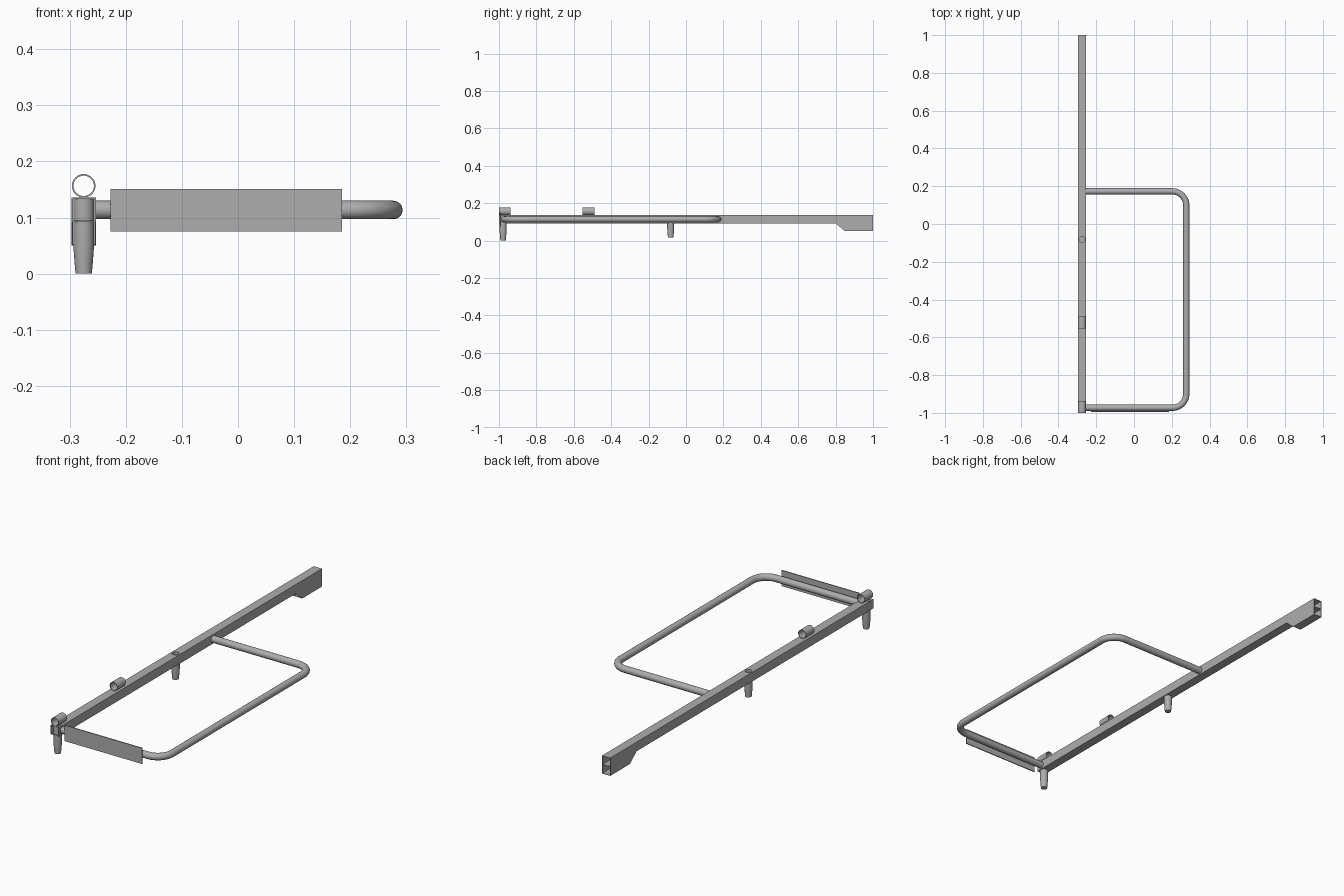
import bpy, bmesh, math
from mathutils import Vector, Matrix

cube = bpy.data.objects.get("Cube")
if cube:
    bpy.data.objects.remove(cube, do_unlink=True)

steel = bpy.data.materials.new("grey steel")
steel.use_nodes = True
COLOR = (0.42, 0.42, 0.42, 1)
steel.diffuse_color = COLOR
steel.node_tree.nodes["Principled BSDF"].inputs["Base Color"].default_value = COLOR

RAIL_X, RAIL_Z, HALF, WALL = -0.275, 0.114, 0.022, 0.0025
BOTTOM, TOP = RAIL_Z - HALF, RAIL_Z + HALF


def add_mesh(name, mesh, smooth=False):
    obj = bpy.data.objects.new(name, mesh)
    bpy.context.scene.collection.objects.link(obj)
    mesh.materials.clear()
    mesh.materials.append(steel)
    if smooth:
        bpy.ops.object.select_all(action='DESELECT')
        obj.select_set(True)
        bpy.context.view_layer.objects.active = obj
        bpy.ops.object.shade_smooth_by_angle(angle=math.radians(35))
    return obj


def finish(name, bm, smooth=False):
    bmesh.ops.recalc_face_normals(bm, faces=bm.faces)
    mesh = bpy.data.meshes.new(name)
    bm.to_mesh(mesh)
    bm.free()
    return add_mesh(name, mesh, smooth)


def box(name, low, high):
    bm = bmesh.new()
    low, high = Vector(low), Vector(high)
    size = high - low
    bmesh.ops.create_cube(bm, size=1, matrix=Matrix.Translation((low + high) / 2)
                          @ Matrix.Diagonal((*size, 1)))
    return finish(name, bm)


def prism(name, x0, x1, profile):
    """Solid plate with a (y, z) outline between two x positions."""
    bm = bmesh.new()
    face = bm.faces.new([bm.verts.new((x0, y, z)) for y, z in profile])
    new = bmesh.ops.extrude_face_region(bm, geom=[face])["geom"]
    bmesh.ops.translate(bm, vec=(x1 - x0, 0, 0),
                        verts=[v for v in new if isinstance(v, bmesh.types.BMVert)])
    return finish(name, bm)


def pipe(name, centre, y0, y1, outer, inner, sides, turn=0, smooth=False):
    """Open hollow tube running along y."""
    bm = bmesh.new()
    loops = []
    for radius, y in ((outer, y0), (outer, y1), (inner, y1), (inner, y0)):
        angles = [turn + math.tau * i / sides for i in range(sides)]
        loops.append([bm.verts.new((centre[0] + radius * math.cos(a), y,
                                    centre[1] + radius * math.sin(a))) for a in angles])
    for k in range(4):
        a, b = loops[k], loops[(k + 1) % 4]
        for i in range(sides):
            j = (i + 1) % sides
            bm.faces.new((a[i], a[j], b[j], b[i]))
    return finish(name, bm, smooth)


def lathe(name, x, y, profile):
    """Turned part about a vertical axis from (radius, z) points."""
    bm = bmesh.new()
    verts = [bm.verts.new((x + r, y, z)) for r, z in profile]
    edges = [bm.edges.new(pair) for pair in zip(verts, verts[1:])]
    bmesh.ops.spin(bm, geom=verts + edges, cent=(x, y, 0), axis=(0, 0, 1),
                   angle=math.tau, steps=32)
    bmesh.ops.remove_doubles(bm, verts=bm.verts, dist=0.0001)
    return finish(name, bm, True)


def evaluated_mesh(obj):
    graph = bpy.context.evaluated_depsgraph_get()
    return bpy.data.meshes.new_from_object(obj.evaluated_get(graph))


# Square hollow rail
diag = math.sqrt(2)
rail = pipe("main_rail", (RAIL_X, RAIL_Z), -1, 1, HALF * diag,
            (HALF - WALL) * diag, 4, math.pi / 4)

# Locating pins, passing through round holes in the rail
PIN_R = 0.0185
for name, y, foot in (("front_pin", -0.978, 0.0), ("middle_pin", -0.082, 0.015)):
    lathe(name, RAIL_X, y, [(0, foot), (0.0145, foot), (0.0165, foot + 0.022),
                            (PIN_R, foot + 0.05), (PIN_R, TOP), (0.0155, TOP),
                            (0.0155, TOP - 0.012), (0, TOP - 0.012)])
    cutter = lathe("pin_hole_cutter", RAIL_X, y,
                   [(0, 0), (PIN_R, 0), (PIN_R, 0.2), (0, 0.2)])
    cutter.hide_render = True
    cut = rail.modifiers.new("pin_hole", 'BOOLEAN')
    cut.operation, cut.solver, cut.object = 'DIFFERENCE', 'EXACT', cutter
    bpy.context.view_layer.update()
    mesh = evaluated_mesh(rail)
    rail.modifiers.clear()
    rail.data = mesh
    bpy.data.objects.remove(cutter, do_unlink=True)

# Deep channel under the rear end of the rail
FOOT = 0.05
outline = [(0.8, BOTTOM), (0.85, FOOT), (1, FOOT), (1, BOTTOM)]
left, right = RAIL_X + HALF, RAIL_X - HALF
prism("channel_right_side", right, right + WALL, outline)
prism("channel_left_side", left - WALL, left, outline)
box("channel_floor", (right + WALL, 0.85, FOOT), (left - WALL, 1, FOOT + WALL))

# Round sleeves on top of the rail
for name, y in (("front_sleeve", -1), ("middle_sleeve", -0.553)):
    pipe(name, (RAIL_X, TOP + 0.0205), y, y + 0.063, 0.021, 0.0182, 32, smooth=True)

# Bent round side frame with two rounded corners
TUBE, BEND, SIDE, FRONT, BACK = 0.0165, 0.075, 0.277, -0.973, 0.173
path = [(left - 0.001, BACK)]
for cy, start in ((BACK - BEND, 90), (FRONT + BEND, 0)):
    for i in range(13):
        a = math.radians(start - 90 * i / 12)
        path.append((SIDE - BEND + BEND * math.cos(a), cy + BEND * math.sin(a)))
path.append((left - 0.001, FRONT))
curve = bpy.data.curves.new("frame_path", 'CURVE')
curve.dimensions = '3D'
curve.bevel_depth, curve.bevel_resolution = TUBE, 6
curve.use_fill_caps = True
spline = curve.splines.new('POLY')
spline.points.add(len(path) - 1)
for point, (x, y) in zip(spline.points, path):
    point.co = (x, y, 0.1135, 1)
guide = bpy.data.objects.new("frame_path", curve)
bpy.context.scene.collection.objects.link(guide)
bpy.context.view_layer.update()
frame_mesh = evaluated_mesh(guide)
bpy.data.objects.remove(guide, do_unlink=True)
add_mesh("side_frame", frame_mesh, True)

# Thin plate fixed across the front of the frame
box("front_plate", (-0.227, -0.994, 0.075), (0.185, -0.989, 0.151))
